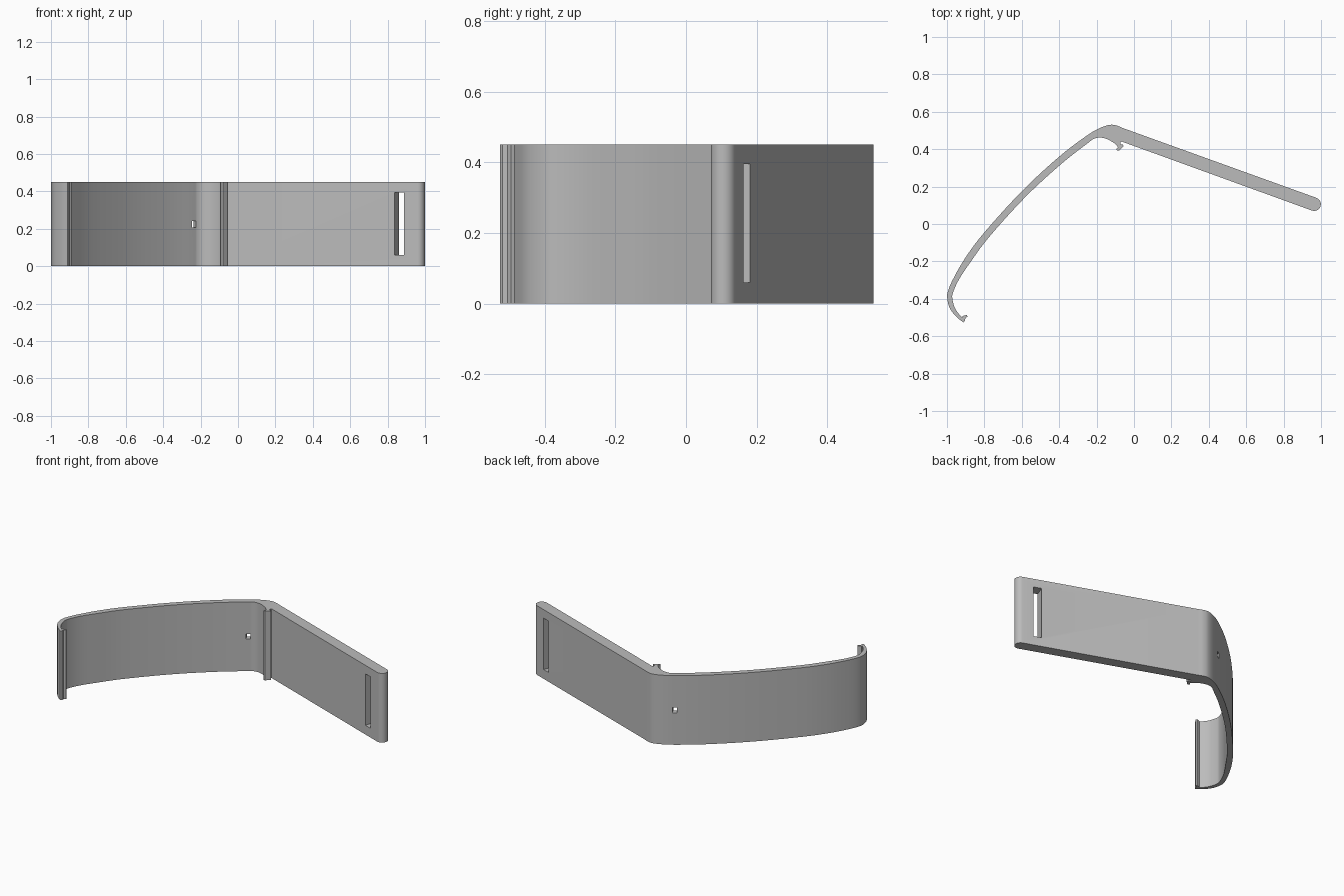
import bpy, bmesh, math
from mathutils import Vector, Matrix

if "Cube" in bpy.data.objects:
    bpy.data.objects.remove(bpy.data.objects["Cube"])

H = 0.45  # height of the strap
grey = bpy.data.materials.new("grey plastic")
grey.diffuse_color = (0.5, 0.5, 0.5, 1)
grey.use_nodes = True
grey.node_tree.nodes["Principled BSDF"].inputs["Base Color"].default_value = grey.diffuse_color


def spline(pts, n=5):
    """Smooth curve through the given points."""
    p = [Vector(q) for q in pts]
    p = [2 * p[0] - p[1]] + p + [2 * p[-1] - p[-2]]
    out = []
    for i in range(1, len(p) - 2):
        a, b, c, d = p[i - 1:i + 3]
        for k in range(n):
            t = k / n
            out.append(0.5 * (2 * b + (c - a) * t + (2 * a - 5 * b + 4 * c - d) * t * t
                              + (3 * b - a - 3 * c + d) * t ** 3))
    return out + [p[-2]]


def extrude_profile(name, pts, height):
    bm = bmesh.new()
    face = bm.faces.new([bm.verts.new((p[0], p[1], 0)) for p in pts])
    new = bmesh.ops.extrude_face_region(bm, geom=[face])["geom"]
    bmesh.ops.translate(bm, vec=(0, 0, height),
                        verts=[v for v in new if isinstance(v, bmesh.types.BMVert)])
    bmesh.ops.recalc_face_normals(bm, faces=bm.faces)
    me = bpy.data.meshes.new(name)
    bm.to_mesh(me)
    bm.free()
    ob = bpy.data.objects.new(name, me)
    bpy.context.collection.objects.link(ob)
    me.materials.append(grey)
    return ob


def cut_box(target, name, loc, size, angle):
    """Cut a box-shaped opening turned about the vertical."""
    bm = bmesh.new()
    bmesh.ops.create_cube(bm, size=1, matrix=Matrix.Translation(loc)
                          @ Matrix.Rotation(angle, 4, 'Z') @ Matrix.Diagonal((*size, 1)))
    me = bpy.data.meshes.new(name)
    bm.to_mesh(me)
    bm.free()
    me.materials.append(grey)
    ob = bpy.data.objects.new(name, me)
    bpy.context.collection.objects.link(ob)
    ob.hide_render = True
    ob.hide_set(True)
    mod = target.modifiers.new(name, 'BOOLEAN')
    mod.operation, mod.solver, mod.object = 'DIFFERENCE', 'EXACT', ob


# Outer side: rounded corner, long curved band, end hook
outer = spline([(-0.06, 0.513), (-0.095, 0.527), (-0.13, 0.53), (-0.18, 0.514), (-0.25, 0.474),
                (-0.40, 0.36), (-0.60, 0.175), (-0.80, -0.045), (-0.90, -0.178), (-0.965, -0.29),
                (-0.995, -0.36), (-0.998, -0.40), (-0.985, -0.45), (-0.95, -0.496), (-0.912, -0.526)])
# Lip at the end of the hook
lip = [(-0.904, -0.519), (-0.902, -0.505), (-0.89, -0.495), (-0.894, -0.486), (-0.918, -0.492),
       (-0.917, -0.502)]
# Inner side back to the corner
inner = spline([(-0.932, -0.487), (-0.957, -0.45), (-0.971, -0.40), (-0.967, -0.365), (-0.935, -0.295),
                (-0.875, -0.205), (-0.775, -0.07), (-0.58, 0.145), (-0.39, 0.32), (-0.25, 0.43),
                (-0.215, 0.455), (-0.18, 0.462), (-0.14, 0.452), (-0.10, 0.428), (-0.085, 0.41)])
# Small catch under the corner
catch = [(-0.095, 0.402), (-0.09, 0.392), (-0.08, 0.392), (-0.055, 0.417), (-0.06, 0.424),
         (-0.072, 0.424), (-0.073, 0.436), (-0.066, 0.441)]
# Straight arm with a round end
slope = math.atan2(-0.365, 1.0)
arm_end = [(0.963 + 0.036 * math.cos(slope - math.pi / 2 + math.pi * i / 12),
            0.106 + 0.036 * math.sin(slope - math.pi / 2 + math.pi * i / 12)) for i in range(13)]

strap = extrude_profile("strap_bracket", outer + lip + inner + catch + arm_end, H)
cut_box(strap, "slot_cutter", (0.874, 0.138, 0.2275), (0.052, 0.3, 0.335), slope)
cut_box(strap, "pin_hole_cutter", (-0.243, 0.458, 0.225), (0.028, 0.2, 0.034), math.radians(25))

# Apply the cuts, then smooth the curved walls
bpy.context.view_layer.objects.active = strap
strap.select_set(True)
for mod in list(strap.modifiers):
    bpy.ops.object.modifier_apply(modifier=mod.name)
bpy.ops.object.shade_smooth_by_angle(angle=math.radians(30))
